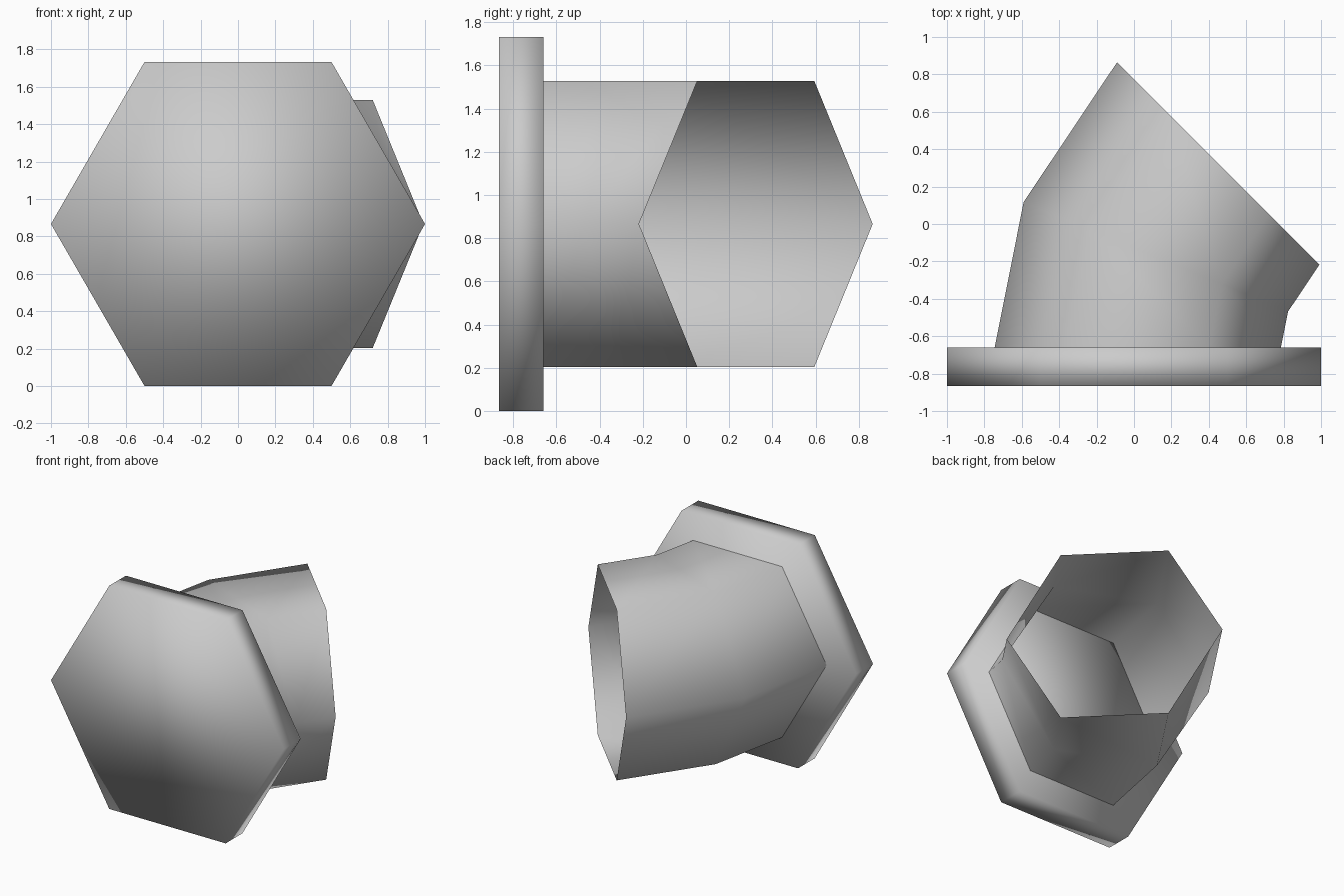
import bpy
import bmesh
import math
from mathutils import Vector

if "Cube" in bpy.data.objects:
    bpy.data.objects.remove(bpy.data.objects["Cube"], do_unlink=True)

SIDES = 6
MID_Z = math.sqrt(3) / 2

grey = bpy.data.materials.new("plain_grey")
grey.use_nodes = True
grey.diffuse_color = (0.6, 0.6, 0.6, 1)
grey.node_tree.nodes["Principled BSDF"].inputs["Base Color"].default_value = (0.6, 0.6, 0.6, 1)


def loft(name, stations, capped):
    """Join hexagonal rings given as (x, y, radius, turn in degrees)."""
    bm = bmesh.new()
    rings = []
    for x, y, radius, turn in stations:
        side = Vector((math.cos(math.radians(turn)), math.sin(math.radians(turn)), 0))
        ring = []
        for i in range(SIDES):
            a = math.tau * i / SIDES
            offset = side * math.cos(a) + Vector((0, 0, math.sin(a)))
            ring.append(bm.verts.new(Vector((x, y, MID_Z)) + offset * radius))
        rings.append(ring)
    for near, far in zip(rings, rings[1:]):
        for i in range(SIDES):
            j = (i + 1) % SIDES
            bm.faces.new((near[i], far[i], far[j], near[j]))
    if capped:
        bm.faces.new(rings[0])
        bm.faces.new(rings[-1][::-1])
    for face in bm.faces:
        face.smooth = True
    mesh = bpy.data.meshes.new(name)
    bm.to_mesh(mesh)
    bm.free()
    mesh.materials.append(grey)
    obj = bpy.data.objects.new(name, mesh)
    bpy.context.collection.objects.link(obj)
    return obj


# Solid hexagonal flange at the front
loft("flange", [(0, -0.865, 1, 0), (0, -0.66, 1, 0)], True)

# Open thin-walled pipe bending towards the left
loft("pipe_elbow", [(0.02, -0.66, 0.765, 0),
                    (0.117, -0.175, 0.765, -22.5),
                    (0.45, 0.323, 0.765, -45)], False)
